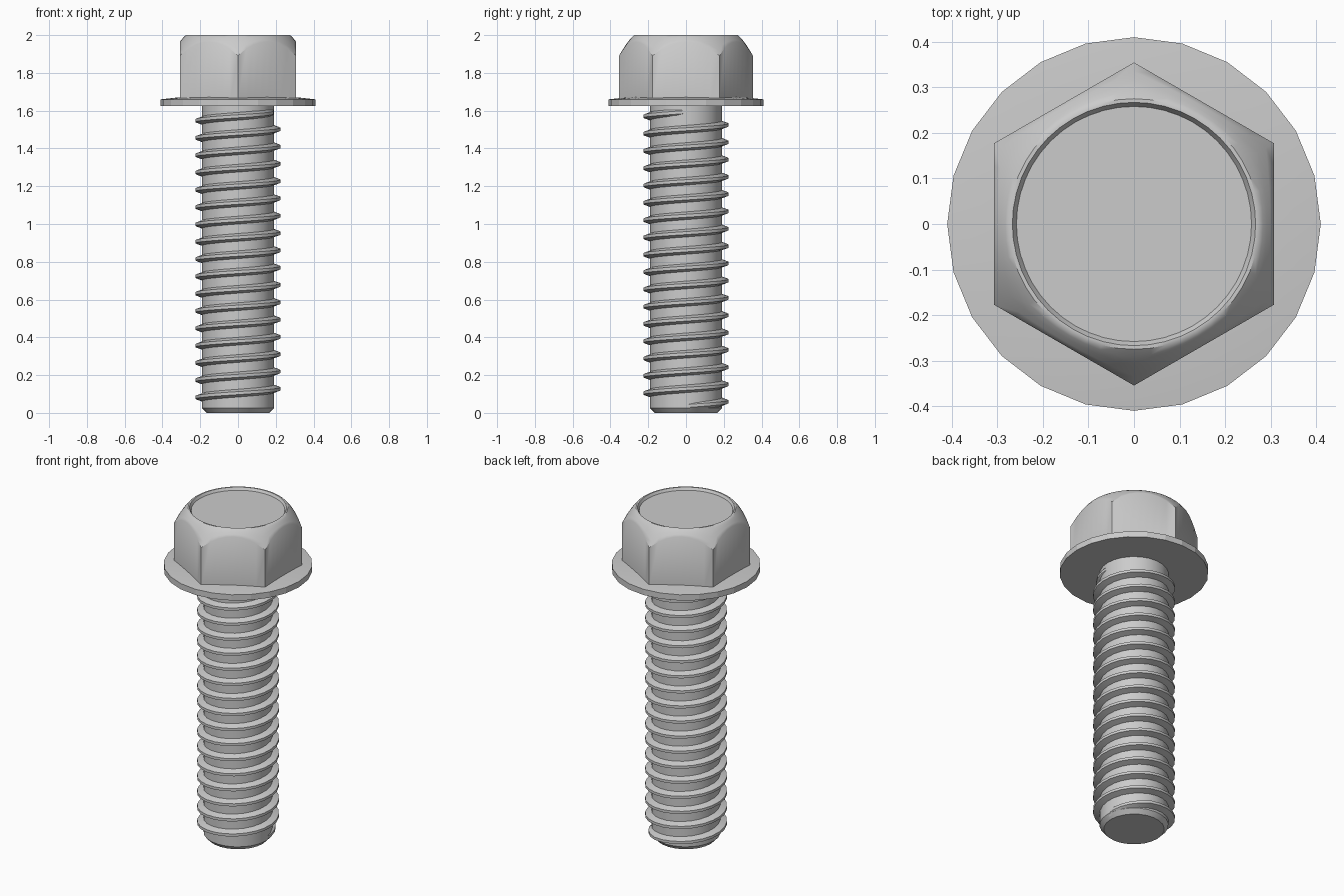
import bpy
from math import sin, cos, pi, radians, sqrt

if "Cube" in bpy.data.objects:
    bpy.data.objects.remove(bpy.data.objects["Cube"])

APOTHEM = 0.307


def make(name, verts, faces, angle=35):
    me = bpy.data.meshes.new(name)
    me.from_pydata(verts, [], faces)
    me.update()
    ob = bpy.data.objects.new(name, me)
    bpy.context.collection.objects.link(ob)
    bpy.ops.object.select_all(action='DESELECT')
    ob.select_set(True)
    bpy.context.view_layer.objects.active = ob
    bpy.ops.object.shade_smooth_by_angle(angle=radians(angle))
    return ob


def ring_solid(name, profile, n=24, angle=35):
    """Stack rings from bottom to top; profile(a) gives (radius, z) pairs."""
    verts, faces = [], []
    columns = [profile(2 * pi * i / n) for i in range(n)]
    rows = len(columns[0])
    for k in range(rows):
        for i in range(n):
            a = 2 * pi * i / n
            r, z = columns[i][k]
            verts.append((r * cos(a), r * sin(a), z))
    for k in range(rows - 1):
        for i in range(n):
            j = (i + 1) % n
            faces.append((k * n + i, k * n + j, (k + 1) * n + j, (k + 1) * n + i))
    faces.append(tuple(reversed(range(n))))
    faces.append(tuple(range((rows - 1) * n, rows * n)))
    return make(name, verts, faces, angle)


# Shank with chamfered tip
ring_solid("shank", lambda a: [(0.167, 0), (0.19, 0.025), (0.19, 1.64)])

# Washer flange, gently sloped on top (flat edge facets)
ring_solid("flange", lambda a: [(0.41, 1.625), (0.41, 1.66), (0.29, 1.673)], angle=10)


# Hex head with rounded-off corners and a shallow dish on top
def crown_z(r):
    t = max(0.0, (r - 0.275) / 0.079)
    return 2.0 - 0.108 * t ** 1.25


def head_profile(a):
    off = (a + pi / 6) % (pi / 3) - pi / 6
    r_hex = APOTHEM / cos(off)
    pts = [(r_hex, 1.65)]
    for k in range(5):
        r = r_hex + (0.275 - r_hex) * k / 4
        pts.append((r, crown_z(r)))
    return pts + [(0.267, 2.0), (0.258, 1.985)]


ring_solid("hex_head", head_profile, n=48, angle=40)

# Helical thread ridge, fading out at both ends
TURNS, SEG, PITCH, Z0 = 17, 24, 0.0916, 0.036
verts, faces = [], []
count = TURNS * SEG
for i in range(count + 1):
    a = 2 * pi * i / SEG
    z = Z0 + PITCH * i / SEG
    fade = min(1, i / 5, (count - i) / 5)
    crest = 0.188 + 0.038 * fade
    for r, dz in ((0.18, -0.024), (crest, -0.008), (crest, 0.008), (0.18, 0.024)):
        verts.append((r * cos(a), r * sin(a), z + dz))
for i in range(count):
    for k in range(4):
        m = (k + 1) % 4
        faces.append((4 * i + k, 4 * i + 4 + k, 4 * i + 4 + m, 4 * i + m))
faces += [(0, 1, 2, 3), tuple(4 * count + k for k in (3, 2, 1, 0))]
make("thread", verts, faces, 30)
